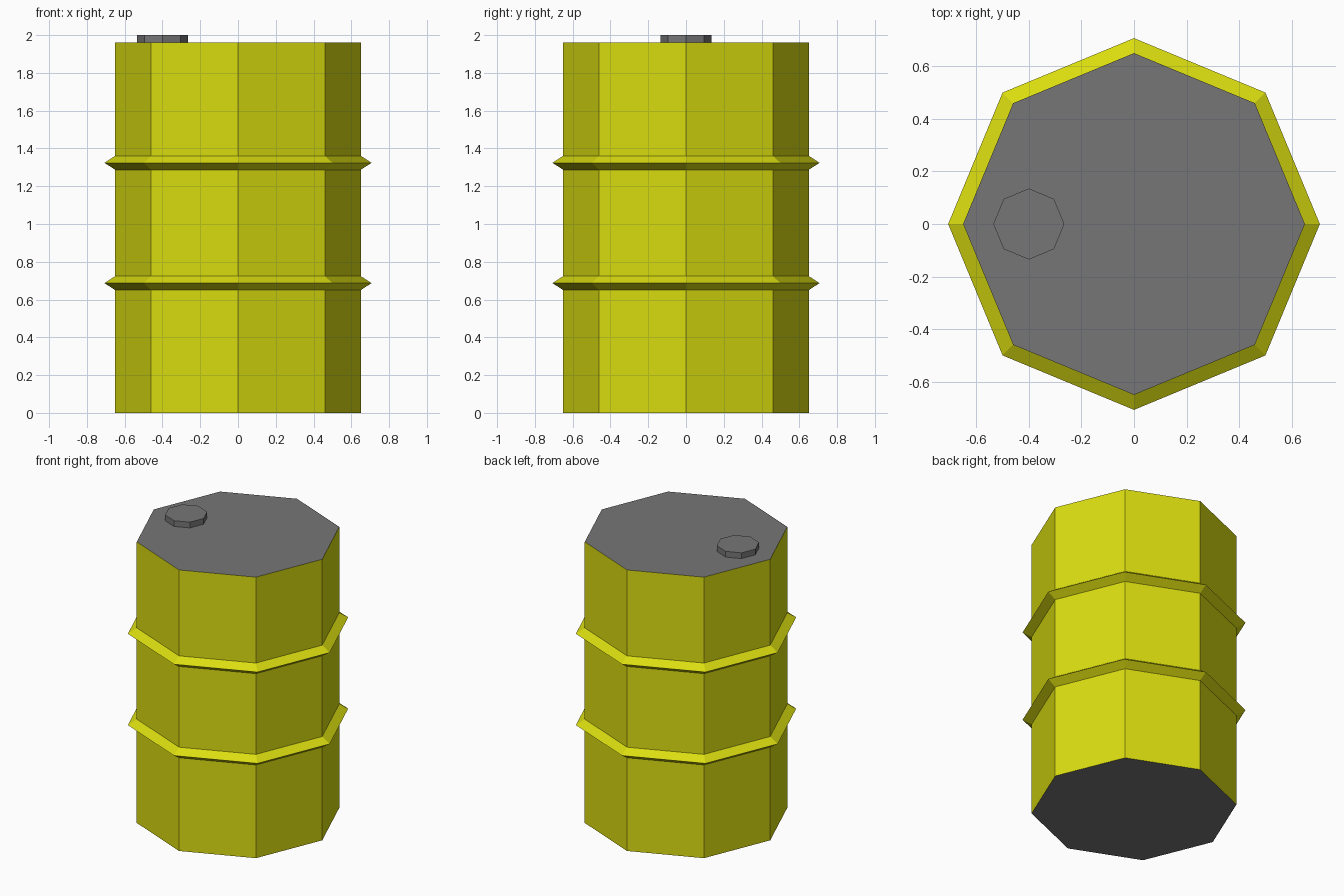
import bpy, bmesh
from math import cos, sin, tau

if "Cube" in bpy.data.objects:
    bpy.data.objects.remove(bpy.data.objects["Cube"])

SIDES = 8


def material(name, rgb):
    mat = bpy.data.materials.new(name)
    mat.diffuse_color = (*rgb, 1)
    mat.use_nodes = True
    mat.node_tree.nodes["Principled BSDF"].inputs["Base Color"].default_value = mat.diffuse_color
    return mat


yellow = material("yellow_paint", (0.70, 0.72, 0.005))
grey = material("grey_metal", (0.18, 0.18, 0.18))


def lathe(name, profile, side_mat, end_mat, location=(0, 0, 0)):
    """Turn a (radius, z) profile into a closed flat-sided solid."""
    bm = bmesh.new()
    rings = [[bm.verts.new((r * cos(tau * i / SIDES), r * sin(tau * i / SIDES), z))
              for i in range(SIDES)] for r, z in profile]
    for low, high in zip(rings, rings[1:]):
        for i in range(SIDES):
            j = (i + 1) % SIDES
            bm.faces.new((low[i], low[j], high[j], high[i]))
    for end in (rings[0][::-1], rings[-1]):
        bm.faces.new(end).material_index = 1
    mesh = bpy.data.meshes.new(name)
    bm.to_mesh(mesh)
    bm.free()
    mesh.materials.append(side_mat)
    mesh.materials.append(end_mat)
    obj = bpy.data.objects.new(name, mesh)
    obj.location = location
    bpy.context.collection.objects.link(obj)
    return obj


# Drum body with two pointed ribs and grey ends
R, RIB_R, RIB_HALF, TOP = 0.65, 0.707, 0.037, 1.96
profile = [(R, 0)]
for z in (0.687, 1.324):
    profile += [(R, z - RIB_HALF), (RIB_R, z), (R, z + RIB_HALF)]
profile.append((R, TOP))
lathe("drum_body", profile, yellow, grey)

# Filler cap on the lid
lathe("filler_cap", [(0.135, 0), (0.135, 0.04)], grey, grey, (-0.4, 0, TOP))
